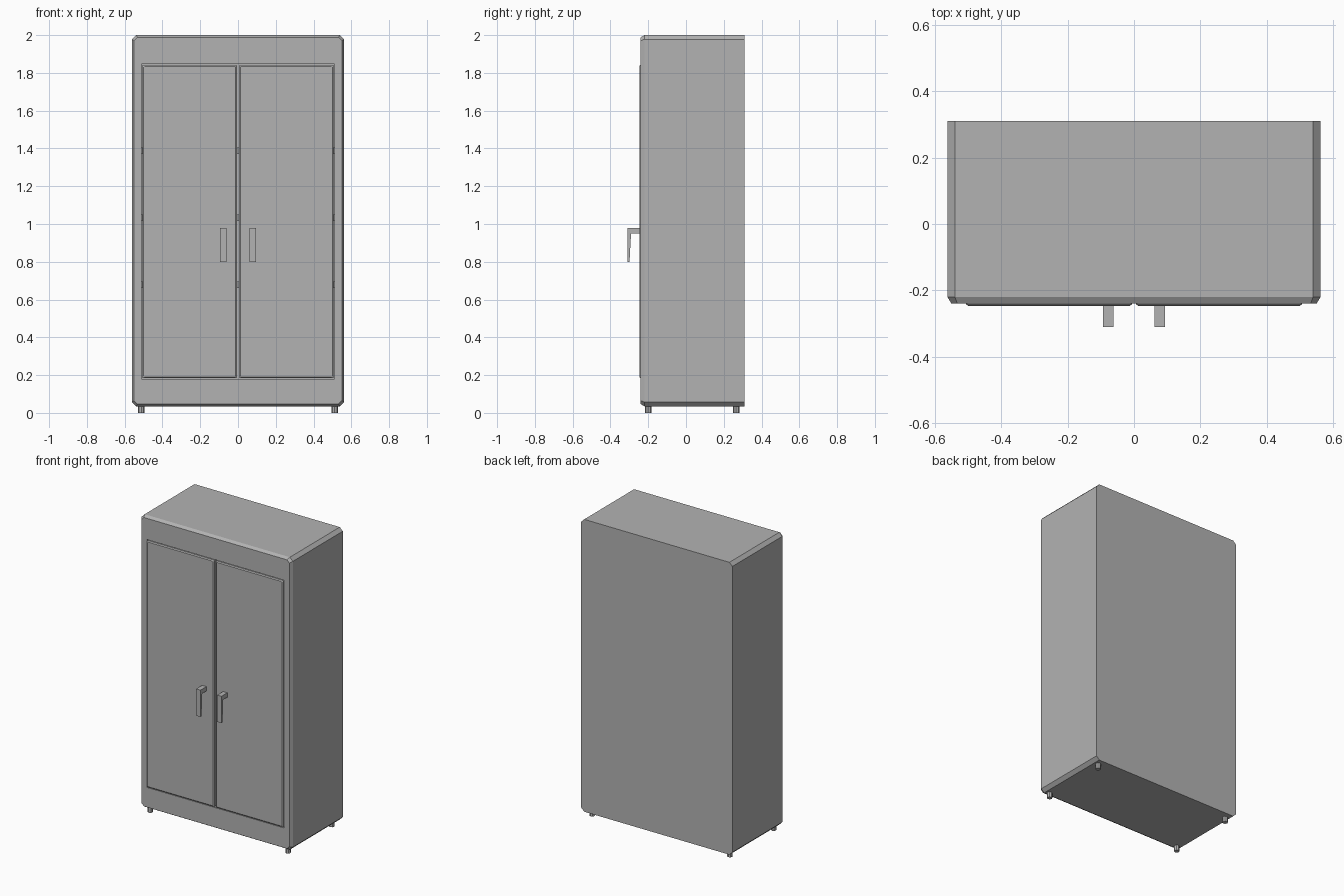
import bpy, bmesh, math

if "Cube" in bpy.data.objects:
    bpy.data.objects.remove(bpy.data.objects["Cube"])

grey = bpy.data.materials.new("cabinet_grey")
grey.diffuse_color = (0.45, 0.45, 0.45, 1)
grey.use_nodes = True
grey.node_tree.nodes["Principled BSDF"].inputs["Base Color"].default_value = grey.diffuse_color


def finish(name, bm):
    bmesh.ops.recalc_face_normals(bm, faces=bm.faces)
    mesh = bpy.data.meshes.new(name)
    bm.to_mesh(mesh)
    bm.free()
    mesh.materials.append(grey)
    obj = bpy.data.objects.new(name, mesh)
    bpy.context.collection.objects.link(obj)
    return obj


def box(name, lo, hi):
    bm = bmesh.new()
    bmesh.ops.create_cube(bm, size=1)
    for v in bm.verts:
        v.co = [lo[i] + (v.co[i] + 0.5) * (hi[i] - lo[i]) for i in range(3)]
    return finish(name, bm)


def loft(name, rings):
    """Closed solid through rings of equal length."""
    bm = bmesh.new()
    loops = [[bm.verts.new(p) for p in ring] for ring in rings]
    n = len(loops[0])
    for a, b in zip(loops, loops[1:]):
        for i in range(n):
            j = (i + 1) % n
            bm.faces.new((a[i], a[j], b[j], b[i]))
    bm.faces.new(loops[0])
    bm.faces.new(loops[-1][::-1])
    return finish(name, bm)


def outline(y, x0, x1, z0, z1, c):
    """Rectangle with chamfered corners, standing at depth y."""
    return [(x0 + c, y, z0), (x1 - c, y, z0), (x1, y, z0 + c), (x1, y, z1 - c),
            (x1 - c, y, z1), (x0 + c, y, z1), (x0, y, z1 - c), (x0, y, z0 + c)]


# Hollow carcass with chamfered side corners and front edge
carcass = loft("carcass", [
    outline(0.31, -0.562, 0.562, 0.035, 2.0, 0.022),
    outline(-0.22, -0.562, 0.562, 0.035, 2.0, 0.022),
    outline(-0.24, -0.55, 0.55, 0.047, 1.988, 0.018)])
cutter = box("cavity_cutter", (-0.51, -0.4, 0.18), (0.51, 0.285, 1.846))
cutter.hide_render = True
cutter.hide_set(True)
cut = carcass.modifiers.new("cavity", 'BOOLEAN')
cut.operation = 'DIFFERENCE'
cut.solver = 'EXACT'
cut.object = cutter

# Inner shelves
for i, z in enumerate((0.66, 1.015, 1.37)):
    box(f"shelf_{i + 1}", (-0.51, -0.215, z), (0.51, 0.285, z + 0.035))

for s, side in ((-1, "left"), (1, "right")):
    # Doors with a softened front edge
    x0, x1 = sorted((s * 0.006, s * 0.506))
    loft(f"{side}_door", [
        outline(-0.222, x0, x1, 0.184, 1.842, 0.003),
        outline(-0.242, x0, x1, 0.184, 1.842, 0.003),
        outline(-0.247, x0 + 0.007, x1 - 0.007, 0.191, 1.835, 0.003)])

    # Hooked handles with a tapering grip
    profile = [(-0.246, 0.98), (-0.31, 0.98), (-0.31, 0.80),
               (-0.299, 0.80), (-0.291, 0.95), (-0.246, 0.95)]
    loft(f"{side}_handle", [[(s * x, y, z) for y, z in profile]
                            for x in (0.062, 0.094)])

    # Small feet
    for y, end in ((-0.2, "front"), (0.265, "back")):
        rings = [[(s * 0.512 + 0.017 * math.cos(k * math.pi / 4),
                   y + 0.017 * math.sin(k * math.pi / 4), z) for k in range(8)]
                 for z in (0.0, 0.04)]
        loft(f"{end}_{side}_foot", rings)
